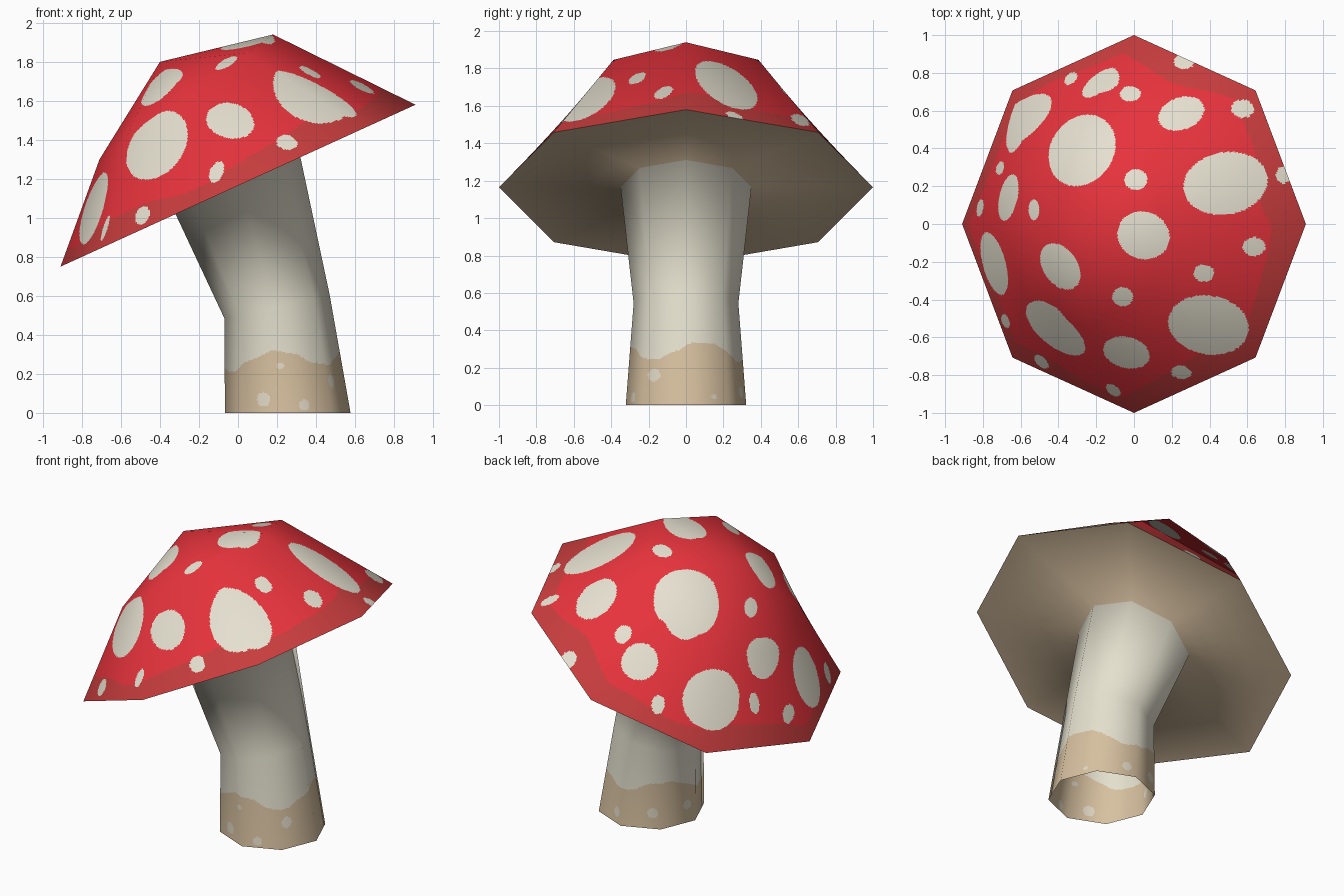
import bpy, bmesh, math
from mathutils import Vector

if "Cube" in bpy.data.objects:
    bpy.data.objects.remove(bpy.data.objects["Cube"])

SIDES = 8


def material(name, rgb):
    m = bpy.data.materials.new(name)
    m.diffuse_color = (*rgb, 1)
    m.use_nodes = True
    m.node_tree.nodes["Principled BSDF"].inputs["Base Color"].default_value = m.diffuse_color
    return m


RED = material("cap red", (0.80, 0.033, 0.045))
RIM = material("rim red", (0.58, 0.046, 0.047))
SPOT = material("spot cream", (0.79, 0.75, 0.63))
GILL = material("gill tan", (0.66, 0.51, 0.34))
STEM = material("stem cream", (0.78, 0.75, 0.62))
BASE = material("base tan", (0.68, 0.53, 0.35))
FLECK = material("base fleck", (0.76, 0.70, 0.57))


def ring(cx, cz, dx, dz, ry):
    """Tilted octagon: centre, half axis in the xz plane, half width in y."""
    angles = [2 * math.pi * i / SIDES for i in range(SIDES)]
    return [Vector((cx + dx * math.cos(a), ry * math.sin(a), cz + dz * math.cos(a))) for a in angles]


def coarse_normals(rings):
    """Smooth vertex normals of the low-poly loft."""
    bm, seen = bmesh.new(), {}

    def vert(p):
        key = tuple(round(c, 5) for c in p)
        if key not in seen:
            seen[key] = bm.verts.new(p)
        return seen[key]

    grid = [[vert(p) for p in r] for r in rings]
    for a, b in zip(grid, grid[1:]):
        for i in range(SIDES):
            j = (i + 1) % SIDES
            bm.faces.new(dict.fromkeys((a[i], a[j], b[j], b[i])))
    bm.normal_update()
    out = [[v.normal.copy() for v in r] for r in grid]
    bm.free()
    return out


def loft(name, rings, normals, nu, rows, mats, rule):
    """Flat-sided loft on a fine grid, so painted areas can be cut by rule."""
    verts, norms, faces, idx, seen = [], [], [], [], {}

    def blend(a, b, i, u, v):
        j = (i + 1) % SIDES
        return a[i].lerp(a[j], u).lerp(b[i].lerp(b[j], u), v)

    def vert(k, i, u, v):
        p = blend(rings[k], rings[k + 1], i, u, v)
        key = (round(p.x, 5), round(p.y, 5), round(p.z, 5))
        if key not in seen:
            seen[key] = len(verts)
            verts.append(p)
            norms.append(blend(normals[k], normals[k + 1], i, u, v).normalized())
        return seen[key]

    for k, nv in enumerate(rows):
        for i in range(SIDES):
            g = [[vert(k, i, s / nu, t / nv) for s in range(nu + 1)] for t in range(nv + 1)]
            for t in range(nv):
                for s in range(nu):
                    f = list(dict.fromkeys((g[t][s], g[t][s + 1], g[t + 1][s + 1], g[t + 1][s])))
                    if len(f) < 3:
                        continue
                    c = sum((verts[q] for q in f), Vector()) / len(f)
                    faces.append(f)
                    idx.append(rule(c, k + (t + 0.5) / nv))
    me = bpy.data.meshes.new(name)
    me.from_pydata(verts, [], faces)
    for m in mats:
        me.materials.append(m)
    me.polygons.foreach_set("material_index", idx)
    me.polygons.foreach_set("use_smooth", [True] * len(faces))
    me.normals_split_custom_set_from_vertices(norms)
    ob = bpy.data.objects.new(name, me)
    bpy.context.collection.objects.link(ob)
    return ob


# Cap spots seen from above: x, y, long radius, short radius, angle
SPOTS = [
    (-.335, .77, .04, .025, 45),
    (-.02, .69, .055, .04, 0), (-.275, .39, .20, .165, 55), (.25, .585, .125, .085, 20),
    (.265, .86, .055, .04, 0), (.575, .61, .06, .047, 0), (.485, .215, .225, .165, 10),
    (.79, .26, .045, .04, 90), (.01, .235, .06, .055, 0), (.05, -.06, .14, .125, -20),
    (.635, -.12, .06, .05, 0), (.37, -.26, .055, .045, 0), (.395, -.535, .215, .155, -10),
    (-.06, -.385, .055, .05, 0), (-.39, -.225, .135, .09, -55),
    (-.04, -.68, .125, .082, -15), (.25, -.785, .055, .035, -10), (-.11, -.88, .045, .025, -35),
    (-.49, -.73, .045, .025, -45), (-.68, -.515, .038, .02, -70), (-.74, -.21, .17, .06, -75),
    (-.815, .085, .047, .017, 80), (-.665, .14, .125, .048, 78), (-.71, .295, .037, .02, 75),
    (-.53, .075, .055, .028, 90)]
SPOTS = [(x, y, a, b, math.cos(math.radians(t)), math.sin(math.radians(t))) for x, y, a, b, t in SPOTS]
# Round spots that wrap over a steep edge: centre and radius
ROUND = [(Vector((-.585, .55, 1.15)), .185), (Vector((-.415, -.555, 1.37)), .195),
         (Vector((-.19, .76, 1.38)), .115)]


def cap_rule(c, v):
    if any((c - p).length < r for p, r in ROUND):
        return 2
    for x, y, a, b, co, si in SPOTS:
        dx, dy = c.x - x, c.y - y
        if ((dx * co + dy * si) / a) ** 2 + ((dy * co - dx * si) / b) ** 2 < 1:
            return 2
    ang = math.atan2(c.y, c.x)
    return 1 if v < 0.21 + 0.05 * math.sin(5 * ang + 1) + 0.015 * math.sin(11 * ang) else 0


# Small flecks on the stem base: position and radius
FLECKS = [(.13, -.27, .07, .036), (.34, -.28, .04, .028), (.5, -.18, .165, .043), (.22, -.29, .24, .02),
          (.53, .16, .05, .03), (.08, .23, .1, .036), (.3, .29, .07, .03), (-.04, .05, .12, .03)]
FLECKS = [(Vector(f[:3]), f[3]) for f in FLECKS]


def stem_rule(c, v):
    a = math.atan2(c.y, c.x - 0.24)
    edge = 0.275 + 0.02 * math.cos(a) + 0.045 * math.cos(3 * (a - 0.35)) + 0.004 * math.sin(13 * a)
    if c.z > edge:
        return 0
    return 2 if any((c - p).length < r for p, r in FLECKS) else 1


# Profile rings
base = ring(0.255, 0, 0.322, 0, 0.322)
bend = ring(0.20, 0.545, 0.27, 0.06, 0.28)
neck = ring(0, 1.165, 0.32, 0.146, 0.35)
rim = ring(0, 1.165, 0.91, 0.415, 1.0)
shoulder = ring(-0.265, 1.62, 0.445, 0.32, 0.548)
apex = ring(-0.40, 1.80, 0, 0, 0)

# Stem and gills share one smooth profile
lower = [base, bend, neck, rim]
ln = coarse_normals(lower)
loft("stem", lower[:3], ln[:3], 32, [72, 8], [STEM, BASE, FLECK], stem_rule)
loft("gills", lower[2:], ln[2:], 4, [4], [GILL], lambda c, v: 0)

# Spotted cap
upper = [rim, shoulder, apex]
loft("cap", upper, coarse_normals(upper), 72, [80, 64], [RED, RIM, SPOT], cap_rule)
